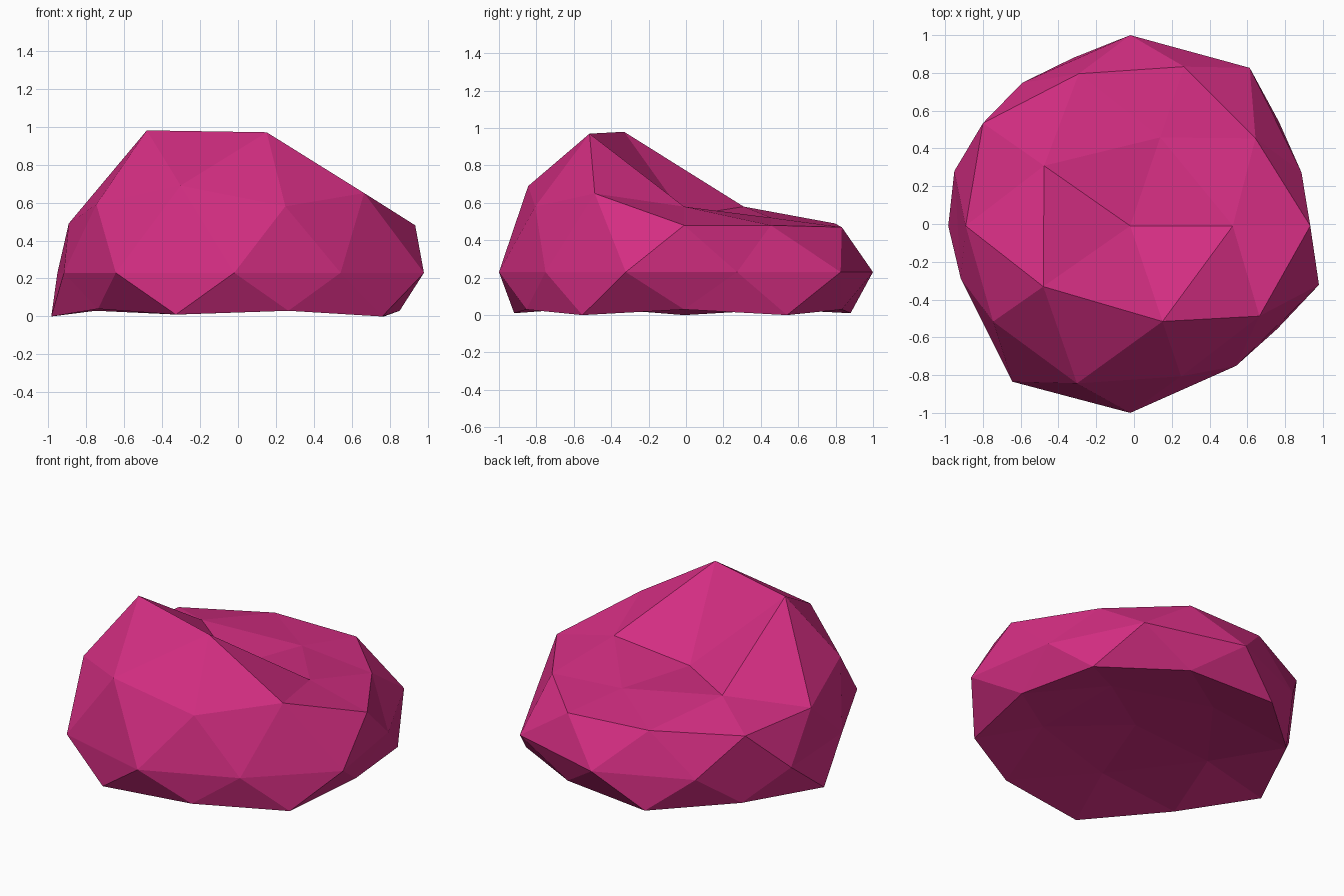
import bpy
import bmesh
import math

if "Cube" in bpy.data.objects:
    bpy.data.objects.remove(bpy.data.objects["Cube"], do_unlink=True)

# One flat colour for the whole stone
stone = bpy.data.materials.new("magenta_stone")
stone.use_nodes = True
colour = (0.66, 0.027, 0.225, 1)
stone.diffuse_color = colour
stone.node_tree.nodes["Principled BSDF"].inputs["Base Color"].default_value = colour

# Rings of the sphere from top to bottom, each with radii and heights
# going counter-clockwise from the +x axis; the underside is hollowed
RINGS = {
    "crown": ([0], [.53]),
    "peaks": ([.53, .5, .55, .555, .54], [.58, .52, .58, .98, .97]),
    "shoulder": ([.8, .86, .85, .89, .825], [.48, .49, .49, .69, .65]),
    "brow": ([.93, .9, .94, .875, .85], [.48, .47, .49, .59, .58]),
    "girdle": ([.93, 1.05, 1.025, .95, .955, .92, 1.035, 1.005, .93, 1.025],
               [.23] * 10),
    "foot": ([.95, .95, .94, .97, .94], [0, .01, 0, .01, 0]),
    "hem": ([.85, .9, .88, .865, .9], [.03, .03, .03, .04, .03]),
    "sole": ([.54] * 5, [.1] * 5),
    "base": ([0], [.14]),
}
CENTRE_X, CENTRE_Y = -.02, -.01
WIDTH, DEPTH = 1.025, .985


def bearing(vert):
    """Whole-degree angle of a vertex around the vertical axis."""
    return round(math.degrees(math.atan2(vert.co.y, vert.co.x))) % 360


def place(verts, radii, heights):
    """Move one ring of vertices to its radii and heights."""
    for vert, radius, height in zip(sorted(verts, key=bearing), radii, heights):
        angle = math.radians(bearing(vert))
        vert.co = (CENTRE_X + WIDTH * radius * math.cos(angle),
                   CENTRE_Y + DEPTH * radius * math.sin(angle), height)


# Faceted stone shaped from a low-poly sphere
bm = bmesh.new()
bmesh.ops.create_icosphere(bm, subdivisions=2, radius=1)
levels = {}
for v in bm.verts:
    levels.setdefault(round(v.co.z, 1) + 0.0, []).append(v)
ordered = [levels[key] for key in sorted(levels, reverse=True)]
for verts, (radii, heights) in zip(ordered, RINGS.values()):
    place(verts, radii, heights)
bmesh.ops.recalc_face_normals(bm, faces=bm.faces)

mesh = bpy.data.meshes.new("stone")
bm.to_mesh(mesh)
bm.free()
mesh.materials.append(stone)
bpy.context.collection.objects.link(bpy.data.objects.new("stone", mesh))
